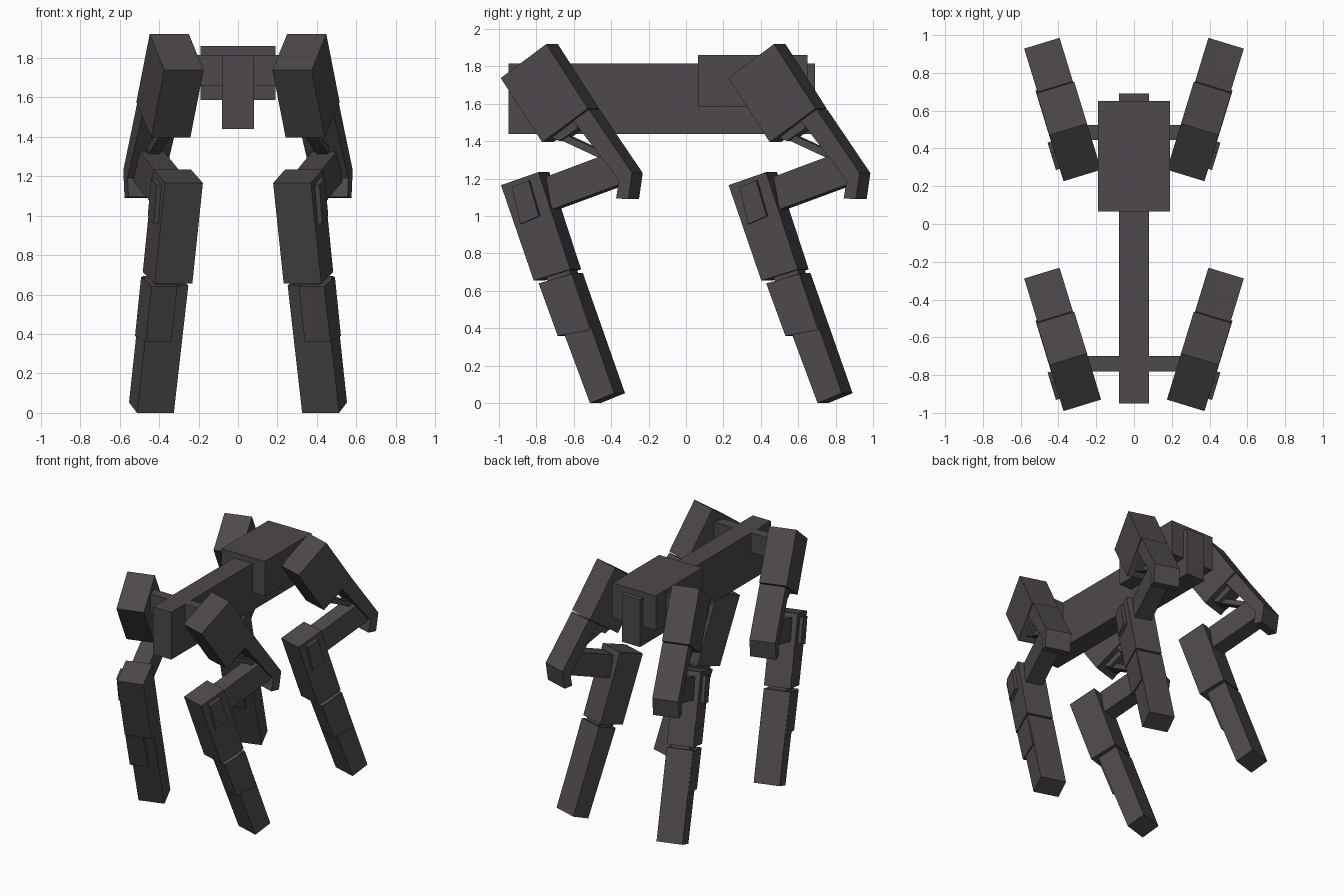
import bpy, bmesh, math

if "Cube" in bpy.data.objects:
    bpy.data.objects.remove(bpy.data.objects["Cube"])

A = math.radians(17)      # legs splay outward toward the back
REAR = 1.217              # spacing from front legs to rear legs

mat = bpy.data.materials.new("dark_grey")
mat.diffuse_color = (0.075, 0.065, 0.072, 1)
mat.use_nodes = True
mat.node_tree.nodes["Principled BSDF"].inputs["Base Color"].default_value = mat.diffuse_color


def finish(name, bm):
    bmesh.ops.recalc_face_normals(bm, faces=bm.faces)
    me = bpy.data.meshes.new(name)
    bm.to_mesh(me)
    bm.free()
    me.materials.append(mat)
    ob = bpy.data.objects.new(name, me)
    bpy.context.collection.objects.link(ob)


def box(name, x, y0, y1, z0, z1):
    bm = bmesh.new()
    bmesh.ops.create_cube(bm, size=1)
    for v in bm.verts:
        v.co = (v.co.x * 2 * x,
                (y0 + y1) / 2 + v.co.y * (y1 - y0),
                (z0 + z1) / 2 + v.co.z * (z1 - z0))
    finish(name, bm)


def leg_part(name, profile, w0, w1, side, dy):
    """Extrude a side profile (y, z) across the splayed leg plane."""
    bm = bmesh.new()
    rings = []
    for w in (w0, w1):
        ring = []
        for y, z in profile:
            x = 0.492 + math.tan(A) * (y + 0.246) + w * math.cos(A)
            ring.append(bm.verts.new((side * x, y - w * math.sin(A) + dy, z)))
        bm.faces.new(ring)
        rings.append(ring)
    n = len(profile)
    for i in range(n):
        j = (i + 1) % n
        bm.faces.new((rings[0][i], rings[0][j], rings[1][j], rings[1][i]))
    finish(name, bm)


# Body
box("spine", 0.08, -0.95, 0.69, 1.44, 1.815)
box("rear_body", 0.19, 0.065, 0.65, 1.585, 1.86)
box("front_axle", 0.25, -0.78, -0.70, 1.66, 1.815)
box("rear_axle", 0.25, 0.445, 0.525, 1.66, 1.815)

# Leg profiles with their inner and outer offsets
PARTS = {
    "shoulder": ([(-.96, 1.738), (-.716, 1.92), (-.495, 1.575), (-.739, 1.395)], -.104, .104),
    "upper_arm": ([(-.49, 1.57), (-.26, 1.23), (-.28, 1.09), (-.345, 1.095),
                   (-.33, 1.19), (-.575, 1.51)], -.098, .098),
    "elbow_link": ([(-.73, 1.21), (-.41, 1.33), (-.32, 1.175), (-.70, 1.035)], -.065, .065),
    "piston": ([(-.69, 1.46), (-.44, 1.345), (-.455, 1.31), (-.69, 1.42)], -.03, .03),
    "piston_mount": ([(-.70, 1.42), (-.58, 1.51), (-.56, 1.47), (-.66, 1.40)], -.06, .06),
    "upper_shin": ([(-.96, 1.165), (-.76, 1.235), (-.59, .715), (-.785, .655)], -.10, .10),
    "shin_plate": ([(-.895, 1.155), (-.805, 1.19), (-.75, 1.0), (-.85, .957)], .09, .125),
    "ankle_joint": ([(-.74, .71), (-.61, .75), (-.59, .66), (-.71, .62)], -.07, .07),
    "lower_shin": ([(-.725, .645), (-.58, .695), (-.355, .053), (-.485, 0.0)], -.098, .098),
    "calf_plate": ([(-.757, .64), (-.58, .69), (-.48, .39), (-.655, .36)], -.03, .106),
}

# Four matching legs
for end, dy in (("front", 0), ("rear", REAR)):
    for hand, side in (("right", 1), ("left", -1)):
        for part, (profile, w0, w1) in PARTS.items():
            leg_part(f"{end}_{hand}_{part}", profile, w0, w1, side, dy)
